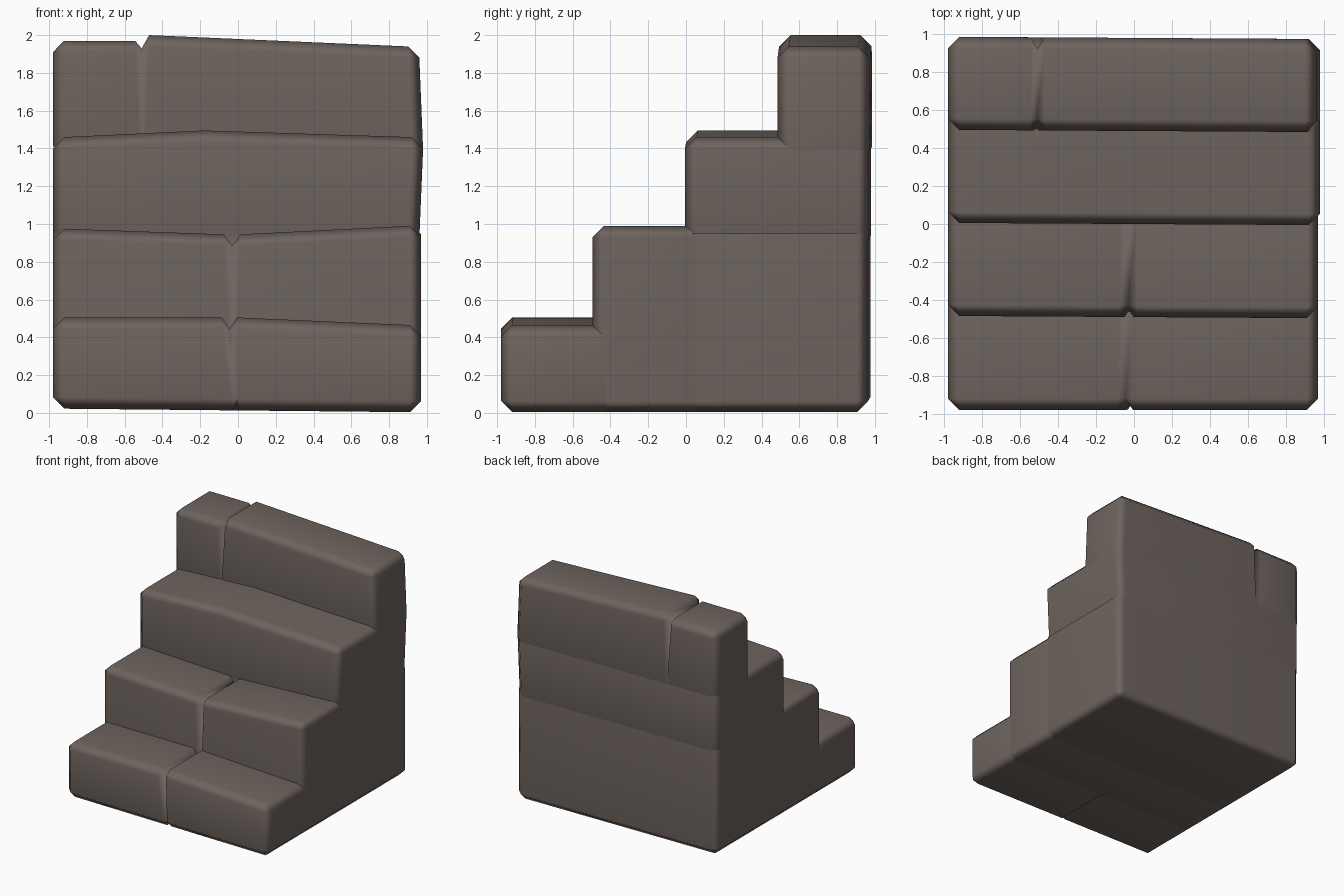
import bpy, bmesh

if "Cube" in bpy.data.objects:
    bpy.data.objects.remove(bpy.data.objects["Cube"])

stone = bpy.data.materials.new("warm grey stone")
stone.diffuse_color = (0.155, 0.127, 0.112, 1)
stone.use_nodes = True
stone.node_tree.nodes["Principled BSDF"].inputs["Base Color"].default_value = stone.diffuse_color
C = 0.06  # chamfer size


def block(name, y0, y1, z0, stations, front=1, back=0, top=1, bottom=0, skew=0.006):
    """Loft a chamfered stone along x.
    station = (x_top, x_bottom, z_top, inset_top, inset_bottom), insets are 0..1"""
    F, B, T, D = front * C, back * C, top * C, bottom * C
    bm = bmesh.new()
    rings = []
    for xt, xb, zt, k, kb in stations:
        f, b = y0 - skew * xt, y1 - skew * xt
        zb = z0 - 0.01 * xb
        pts = [(xt, f + k * F, zt - T), (xt, f + F, zt - k * T),
               (xt, b - B, zt - k * T), (xt, b - k * B, zt - T),
               (xb, b - kb * B, zb + D), (xb, b - B, zb + kb * D),
               (xb, f + F, zb + kb * D), (xb, f + kb * F, zb + D)]
        rings.append([bm.verts.new(p) for p in pts])
    for r, s in zip(rings, rings[1:]):
        for i in range(8):
            j = (i + 1) % 8
            bm.faces.new((r[i], r[j], s[j], s[i]))
    bm.faces.new(rings[0])
    bm.faces.new(rings[-1])
    bmesh.ops.remove_doubles(bm, verts=bm.verts, dist=0.0005)
    bmesh.ops.dissolve_degenerate(bm, edges=bm.edges, dist=0.0005)
    bmesh.ops.recalc_face_normals(bm, faces=bm.faces)
    me = bpy.data.meshes.new(name)
    bm.to_mesh(me)
    bm.free()
    for p in me.polygons:
        p.use_smooth = True
    me.materials.append(stone)
    ob = bpy.data.objects.new(name, me)
    bpy.context.collection.objects.link(ob)
    w = ob.modifiers.new("weighted normals", 'WEIGHTED_NORMAL')
    w.keep_sharp = True
    return ob


def ends(zl, zr, mid, right_top=0.97, right_bottom=0.97):
    """Add the chamfered left and right ends around the middle stations"""
    return ([(-0.98, -0.98, zl, 1, 1), (-0.92, -0.92, zl, 0, 0)] + mid +
            [(right_top - C, right_bottom - C, zr, 0, 0), (right_top, right_bottom, zr, 1, 1)])


# lowest step, with a leaning crack
block("first_step", -0.98, -0.425, 0.013, ends(0.505, 0.465, [
    (-0.085, -0.035, 0.505, 0, 0), (-0.045, -0.012, 0.505, 1, 0.5), (-0.005, 0.005, 0.505, 0, 0)]),
    bottom=1, skew=0)

# second step, with a crack that fades downward
block("second_step", -0.49, 0.06, 0.013, ends(0.975, 0.99, [
    (-0.075, -0.03, 0.945, 0, 0), (-0.03, -0.02, 0.945, 1, 0), (0.015, -0.01, 0.945, 0, 0)]),
    bottom=1)

# solid base under the upper steps
block("stair_base", 0.0, 0.97, 0.013, ends(0.95, 0.95, []), back=1, top=0, bottom=1)

# third step, slightly crowned
block("third_step", 0.0, 0.975, 0.93, ends(1.46, 1.46, [(-0.18, -0.18, 1.495, 0, 0)], 0.98, 0.96),
      back=1)

# top step, split by a notch
block("fourth_step", 0.49, 0.98, 1.40, ends(1.97, 1.94, [
    (-0.545, -0.52, 1.97, 0, 0), (-0.51, -0.505, 1.99, 1, 0), (-0.47, -0.49, 2.0, 0, 0)],
    0.96, 0.98), back=1)
